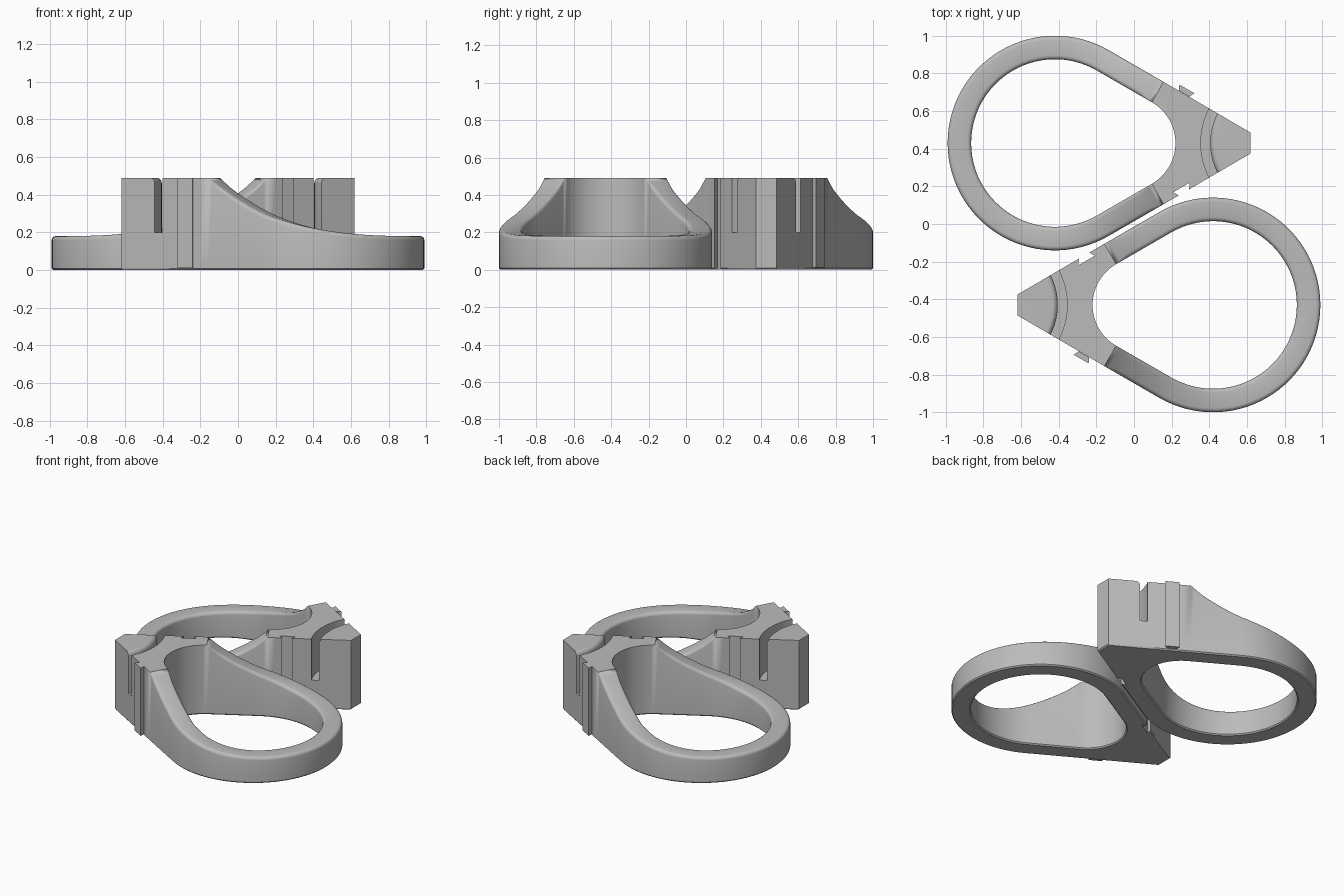
import bpy, bmesh, math
from mathutils import Vector

if "Cube" in bpy.data.objects:
    bpy.data.objects.remove(bpy.data.objects["Cube"])

TOP, LOW = 0.49, 0.18          # head height, ring height
CX, RO, RI = 0.42, 0.57, 0.445  # ring centre and radii
SX, SR = 0.03, 0.25             # small inner arc at the head
TIP_X, TIP_H = -0.62, 0.055     # blunt tip

mat = bpy.data.materials.new("grey plastic")
mat.diffuse_color = (0.5, 0.5, 0.5, 1)
mat.use_nodes = True
mat.node_tree.nodes["Principled BSDF"].inputs["Base Color"].default_value = mat.diffuse_color


def polar(cx, r, deg):
    a = math.radians(deg)
    return Vector((cx + r * math.cos(a), r * math.sin(a)))


def half_stations():
    """Matching outer and inner outline points from ring end to tip, y >= 0."""
    out = [(polar(CX, RO, a), polar(CX, RI, a)) for a in range(0, 121, 4)]
    o0, i0 = out[-1]
    i1 = polar(SX, SR, 120)
    o1 = o0 + (i1 - i0)
    out += [(o0.lerp(o1, k / 14), i0.lerp(i1, k / 14)) for k in range(1, 15)]
    corner = Vector((TIP_X, TIP_H))
    out += [(o1.lerp(corner, k / 10), polar(SX, SR, 120 + 5 * k)) for k in range(1, 11)]
    out += [(Vector((TIP_X, TIP_H / 2)), polar(SX, SR, 175)),
            (Vector((TIP_X, 0)), polar(SX, SR, 180))]
    return out


def top_height(x):
    t = min(1, max(0, (CX + RI - x) / (CX + RI - (SX - SR / 2))))
    return LOW + (TOP - LOW) * t ** 2.7


def section(o, i):
    """Cross-section with rounded top edges and a small bottom chamfer."""
    z = top_height(i.x)
    r, b = min(0.022, (TOP - z) * 0.4), 0.008
    edge = [(b, 0), (0, b)]
    edge += [(r - r * math.cos(a), z - r + r * math.sin(a))
             for a in (k * math.pi / 8 for k in range(5))]
    d = (i - o).normalized()
    pts = [(*(o + d * u), h) for u, h in edge]
    return pts + [(*(i - d * u), h) for u, h in reversed(edge)]


def make(name, bm):
    bmesh.ops.remove_doubles(bm, verts=bm.verts, dist=1e-5)
    bmesh.ops.recalc_face_normals(bm, faces=bm.faces)
    me = bpy.data.meshes.new(name)
    bm.to_mesh(me)
    bm.free()
    me.materials.append(mat)
    ob = bpy.data.objects.new(name, me)
    bpy.context.collection.objects.link(ob)
    return ob


def loft(name, sections, closed):
    bm = bmesh.new()
    rows = [[bm.verts.new(p) for p in s] for s in sections]
    n, m = len(rows), len(rows[0])
    for a in range(n if closed else n - 1):
        p, q = rows[a], rows[(a + 1) % n]
        for k in range(m):
            bm.faces.new((p[k], p[(k + 1) % m], q[(k + 1) % m], q[k]))
    if not closed:
        bm.faces.new(rows[0])
        bm.faces.new(rows[-1])
    return make(name, bm)


def dovetail(name, side, w_base, w_end, n0, n1, z0, z1):
    """Prism on the slanted wall, side = -1 or 1 in y, n measured outward."""
    base = Vector((-0.266, side * 0.2625))
    along = Vector((math.cos(math.pi / 6), side * 0.5))
    normal = Vector((-0.5, side * math.cos(math.pi / 6)))
    prof = [base + along * s + normal * n for s, n in
            ((-w_base, n0), (w_base, n0), (w_end, n1), (-w_end, n1))]
    return loft(name, [[(p.x, p.y, z) for p in prof] for z in (z0, z1)], False)


def cut(ob, cutter):
    mod = ob.modifiers.new("cut", 'BOOLEAN')
    mod.operation, mod.solver, mod.object = 'DIFFERENCE', 'EXACT', cutter
    bpy.context.view_layer.objects.active = ob
    bpy.ops.object.modifier_apply(modifier=mod.name)
    bpy.data.objects.remove(cutter)


# ring with a tall wedge-shaped head
half = half_stations()
flip = Vector((1, -1))
full = half + [(o * flip, i * flip) for o, i in reversed(half[1:-1])]
body = loft("ring_body", [section(o, i) for o, i in full], True)

# curved slot across the head, rounded on the tip side
prof = [(0.345, 0.2), (0.395, 0.2), (0.395, 0.55), (0.315, 0.55)]
prof += [(0.315 + 0.03 * math.sin(a), 0.461 + 0.03 * math.cos(a))
         for a in (k * math.pi / 12 for k in range(7))]
slot = loft("slot_cutter", [[(*polar(-0.75, r, a), z) for r, z in prof]
                            for a in range(-45, 46, 3)], False)
cut(body, slot)

# dovetail groove on one wall, matching tongue on the other
cut(body, dovetail("groove_cutter", 1, 0.025, 0.05, 0.01, -0.03, -0.1, 0.6))
tongue = dovetail("dovetail_tongue", -1, 0.032, 0.046, 0, 0.029, 0.012, TOP)

bpy.ops.object.select_all(action='DESELECT')
body.select_set(True)
bpy.context.view_layer.objects.active = body
bpy.ops.object.shade_smooth_by_angle(angle=math.radians(28))

# two identical pieces, turned half a circle from each other
for ob in (body, tongue):
    ob.location.y = -0.43
    twin = ob.copy()
    twin.name = "rear_" + ob.name
    twin.location.y = 0.43
    twin.rotation_euler.z = math.pi
    bpy.context.collection.objects.link(twin)
    ob.name = "front_" + ob.name
